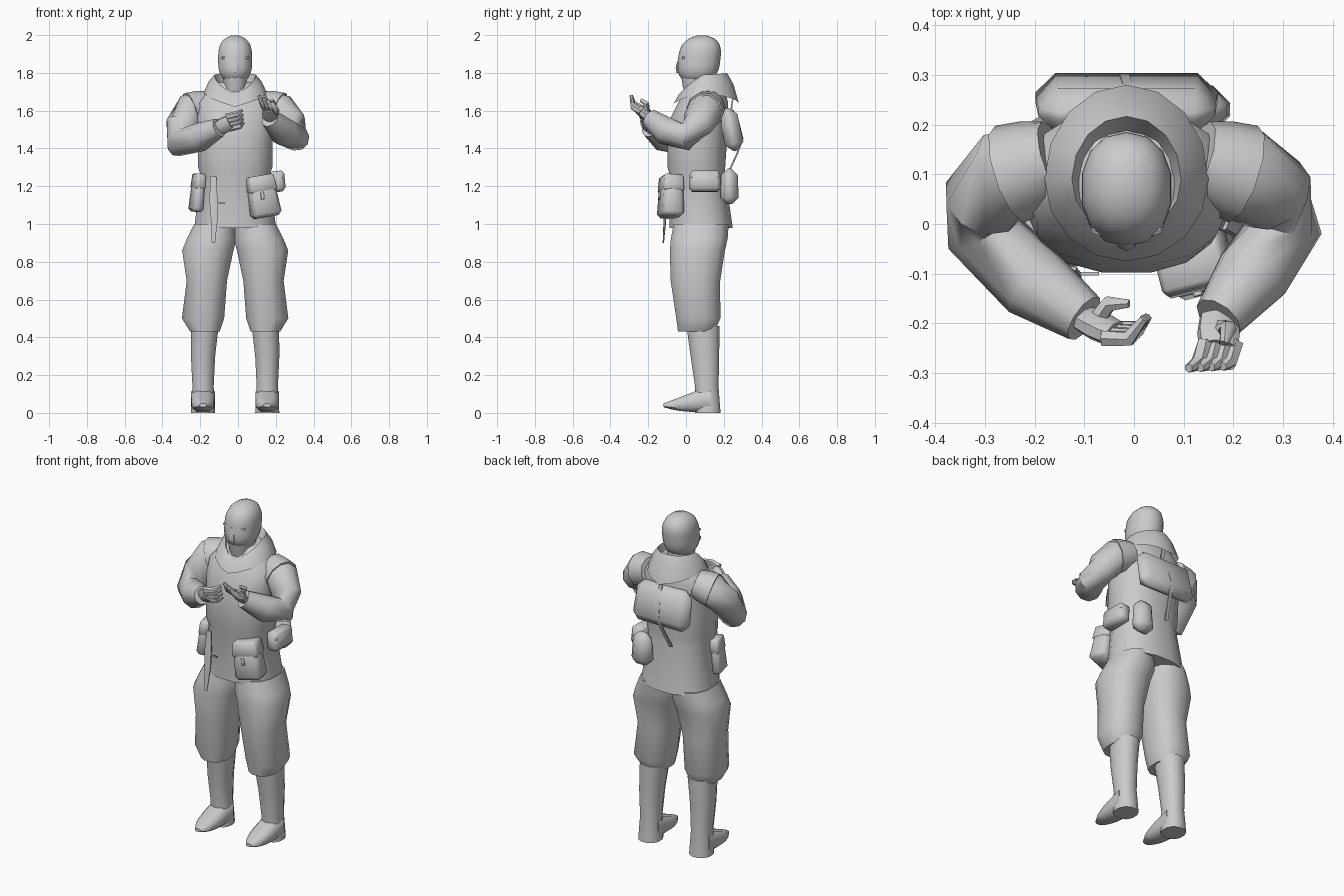
import bpy, bmesh, math
from mathutils import Vector, Matrix

cube = bpy.data.objects.get("Cube")
if cube:
    bpy.data.objects.remove(cube, do_unlink=True)

COLOR = (.6, .6, .6, 1)
grey = bpy.data.materials.new("plain_grey")
grey.use_nodes = True
grey.diffuse_color = COLOR
grey.node_tree.nodes["Principled BSDF"].inputs["Base Color"].default_value = COLOR

parts = []
MIDLINE = -.015
SIDES = {"right": -1, "left": 1}
DEPTH_AXIS = Vector((0, 1, 0))
UP_AXIS = Vector((0, 0, 1))


def finish(name, bm):
    bmesh.ops.recalc_face_normals(bm, faces=bm.faces)
    mesh = bpy.data.meshes.new(name)
    bm.to_mesh(mesh)
    bm.free()
    mesh.materials.append(grey)
    obj = bpy.data.objects.new(name, mesh)
    bpy.context.collection.objects.link(obj)
    parts.append(obj)


def ring(center, across, along, sides, power):
    """Closed superellipse: a power of one is an ellipse, smaller is boxier."""
    points = []
    for i in range(sides):
        angle = math.tau * (i + .5) / sides
        co, si = math.cos(angle), math.sin(angle)
        points.append(Vector(center)
                      + Vector(across) * math.copysign(abs(co) ** power, co)
                      + Vector(along) * math.copysign(abs(si) ** power, si))
    return points


def loft(name, rings, cap=True):
    bm = bmesh.new()
    rows = [[bm.verts.new(point) for point in points] for points in rings]
    for low, high in zip(rows, rows[1:]):
        for i in range(len(low)):
            bm.faces.new((low[i - 1], low[i], high[i], high[i - 1]))
    if cap:
        bm.faces.new(rows[0])
        bm.faces.new(rows[-1])
    finish(name, bm)


def column(name, sections, side=1, sides=12, power=.85):
    """Upright loft; a section is height, x offset, half width, y, half depth."""
    loft(name, [ring((MIDLINE + side * x, y, z), (width, 0, 0), DEPTH_AXIS * depth, sides, power)
                for z, x, width, y, depth in sections])


def tube(name, path, radii, sides=8, flat=1, reference=UP_AXIS):
    path = [Vector(point) for point in path]
    rings = []
    for i, point in enumerate(path):
        ahead = path[min(i + 1, len(path) - 1)]
        behind = path[max(i - 1, 0)]
        tangent = (ahead - behind).normalized()
        across = tangent.cross(reference).normalized()
        radius = radii[min(i, len(radii) - 1)]
        rings.append(ring(point, across * radius, tangent.cross(across) * radius * flat, sides, 1))
    loft(name, rings)


def pouch(name, center, size, bevel=.02, lean=0, tilt=0, turn=0, taper=.85, flap=False):
    """Bevelled box narrowing to the top, with an optional closing flap."""
    size = Vector(size)
    pose = (Matrix.Translation(center) @ Matrix.Rotation(turn, 4, 'Z')
            @ Matrix.Rotation(tilt, 4, 'Y') @ Matrix.Rotation(lean, 4, 'X'))
    bm = bmesh.new()
    bmesh.ops.create_cube(bm, size=1)
    for vert in bm.verts:
        scale = taper if vert.co.z > 0 else 1
        vert.co = vert.co * size
        vert.co.x *= scale
        vert.co.y *= scale
    bmesh.ops.bevel(bm, geom=bm.edges[:], offset=bevel, segments=1, affect='EDGES')
    bm.transform(pose)
    finish(name, bm)
    if flap:
        lid = Vector((size.x * .95, size.y * .95, size.z * .4))
        pouch(name + "_flap", pose @ Vector((0, 0, size.z * .31)), lid, bevel / 2, lean, tilt, turn, .9)


# Head: a rounded column with a fuller back, on a masked neck
head = []
for step in range(-9, 10):
    t = step / 9.2
    swell = math.sqrt(1 - abs(t) ** 3)
    head.append((1.87 + .13 * t, 0, .092 * swell, .07 + .015 * t, .112 * swell))
column("head", head, sides=14, power=.9)
column("neck", [(1.66, 0, .06, .08, .08), (1.73, 0, .06, .065, .085), (1.8, 0, .07, .06, .09)])
column("nose", [(1.8, 0, .02, -.03, .02), (1.83, 0, .02, -.035, .02), (1.88, 0, .01, -.03, .01)], sides=6)
brow_path = [(MIDLINE + x, -.035 + abs(x) / 3, 1.88) for x in (-.07, 0, .07)]
tube("brow", brow_path, [.007], sides=6)

# Jacket with a gathered waist and flared skirt
column("jacket", [(.98, 0, .22, .08, .17), (1.26, 0, .186, .06, .15), (1.3, 0, .2, .055, .155),
                  (1.45, 0, .2, .06, .16), (1.56, 0, .21, .07, .155), (1.64, 0, .21, .09, .135),
                  (1.7, 0, .15, .1, .11), (1.75, 0, .1, .1, .08)], sides=16)


# Folded hood, its rim falling in straight lines to a V at the front
def hood_ring(radius, front, side, back):
    points = []
    for i in range(-8, 8):
        angle = math.pi * i / 8
        fall = 1 - abs(i) / 4
        height = side + fall * (front - side) if fall > 0 else side - fall * (back - side)
        reach = radius if fall > 0 else radius * 1.15
        points.append(Vector((MIDLINE + radius * math.sin(angle), .09 - reach * math.cos(angle), height)))
    return points


loft("hood", [hood_ring(.165, 1.62, 1.7, 1.64), hood_ring(.14, 1.66, 1.755, 1.74),
              hood_ring(.11, 1.68, 1.79, 1.8), hood_ring(.085, 1.64, 1.72, 1.75)], cap=False)

# Baggy trousers, boots and feet
for name, side in SIDES.items():
    column(name + "_trouser_leg", [
        (1, .11, .11, .08, .15), (.92, .125, .135, .07, .155), (.86, .145, .14, .06, .15),
        (.7, .15, .11, .05, .135), (.5, .17, .115, .065, .12), (.43, .16, .08, .055, .1)], side)
    column(name + "_boot", [
        (.46, .16, .075, .09, .09), (.3, .17, .066, .1, .078), (.14, .17, .058, .11, .064),
        (0, .17, .066, .115, .07)], side, power=.9)
    foot = []
    for step in range(7):
        t = step / 6
        top, sole = .15 - .1 * t, .03 * t ** 3
        center = (MIDLINE + side * .17, .13 - .25 * t, (top + sole) / 2)
        width = .067 * (1 - .7 * t ** 4)
        foot.append(ring(center, (width, 0, 0), UP_AXIS * (top - sole) / 2, 8, .75))
    loft(name + "_foot", foot)

# Sleeves with loose caps at the shoulders
arms = {
    "right": [(-.16, .13, 1.63), (-.25, .1, 1.6), (-.3, .05, 1.52), (-.31, -.01, 1.43),
              (-.2, -.12, 1.46), (-.1, -.19, 1.51)],
    "left": [(.13, .13, 1.63), (.22, .1, 1.6), (.28, .06, 1.53), (.305, 0, 1.46),
             (.24, -.1, 1.49), (.17, -.19, 1.56)]}
for name, path in arms.items():
    tube(name + "_sleeve", path, [.08, .095, .085, .075, .077, .052], 10, reference=Vector((.3, .3, 1)))
    neck_end, arm_end = Vector(path[0]), Vector(path[1])
    tube(name + "_shoulder_cap", [neck_end, neck_end.lerp(arm_end, .5), arm_end],
         [.08, .095, .102], 10, reference=DEPTH_AXIS)


# Hands: palm, four thick curled fingers and a thumb
def hand(name, wrist, reach, across, curl, tip, thumb):
    wrist, reach, across, curl, tip, thumb = map(Vector, (wrist, reach, across, curl, tip, thumb))
    knuckle = wrist + reach
    tube(name + "_palm", [wrist, wrist + reach / 2, knuckle], [.04, .045, .04], flat=.65,
         reference=across.cross(reach))
    for i in range(4):
        base = knuckle + across * (i / 1.5 - 1)
        bend = base + curl
        tube(f"{name}_finger_{i + 1}", [base - curl / 3, bend, bend + tip * (1 - i / 8)],
             [.018, .017, .009], sides=6)
    root = wrist + reach / 3
    tube(name + "_thumb", [root, root + thumb, root + thumb + curl], [.02, .017, .009], sides=6)


hand("right", arms["right"][-1], (.06, -.03, .03), (.01, .01, -.03), (.04, 0, .01), (.03, .04, .02), (.03, .04, .03))
hand("left", arms["left"][-1], (0, -.06, .05), (.03, 0, -.01), (-.01, -.03, .02), (-.02, -.01, .04), (.02, 0, .06))

# Backpack and strap
pouch("backpack", (MIDLINE, .24, 1.5), (.37, .1, .23), bevel=.04, lean=.2, taper=.95)
tube("backpack_strap", [(0, .25, 1.68), (0, .24, 1.61), (-.01, .27, 1.57), (-.02, .3, 1.45),
                        (-.03, .27, 1.37), (-.05, .215, 1.25)], [.014], 4, .4, DEPTH_AXIS)

# Bags, pouches and knife sheath around the waist
pouch("front_bag", (.13, -.08, 1.145), (.16, .12, .22), lean=-.06, tilt=-.16, turn=.25, flap=True)
pouch("front_bag_buckle", (.13, -.14, 1.15), (.02, .01, .04), bevel=.002, tilt=-.16, turn=.25)
pouch("side_pouch", (.21, .1, 1.225), (.08, .17, .11), tilt=-.08, taper=.95, flap=True)
pouch("round_pouch", (.13, .23, 1.2), (.13, .1, .19), bevel=.035)
pouch("right_bag", (-.215, 0, 1.165), (.06, .12, .2), bevel=.015, tilt=.1, turn=.25, flap=True)
tube("knife_sheath", [(-.13, -.09, 1.25), (-.13, -.1, 1.13), (-.125, -.11, 1.05), (-.13, -.12, .9)],
     [.017, .025, .023, .01], 6, .35, DEPTH_AXIS)
tube("sheath_tie", [(-.11, -.1, 1.11), (-.07, -.1, 1.11)], [.005], sides=4)

# Smooth shading with crisp creases
bpy.ops.object.select_all(action='DESELECT')
for obj in parts:
    obj.select_set(True)
bpy.context.view_layer.objects.active = parts[0]
bpy.ops.object.shade_smooth_by_angle(angle=math.radians(55))
